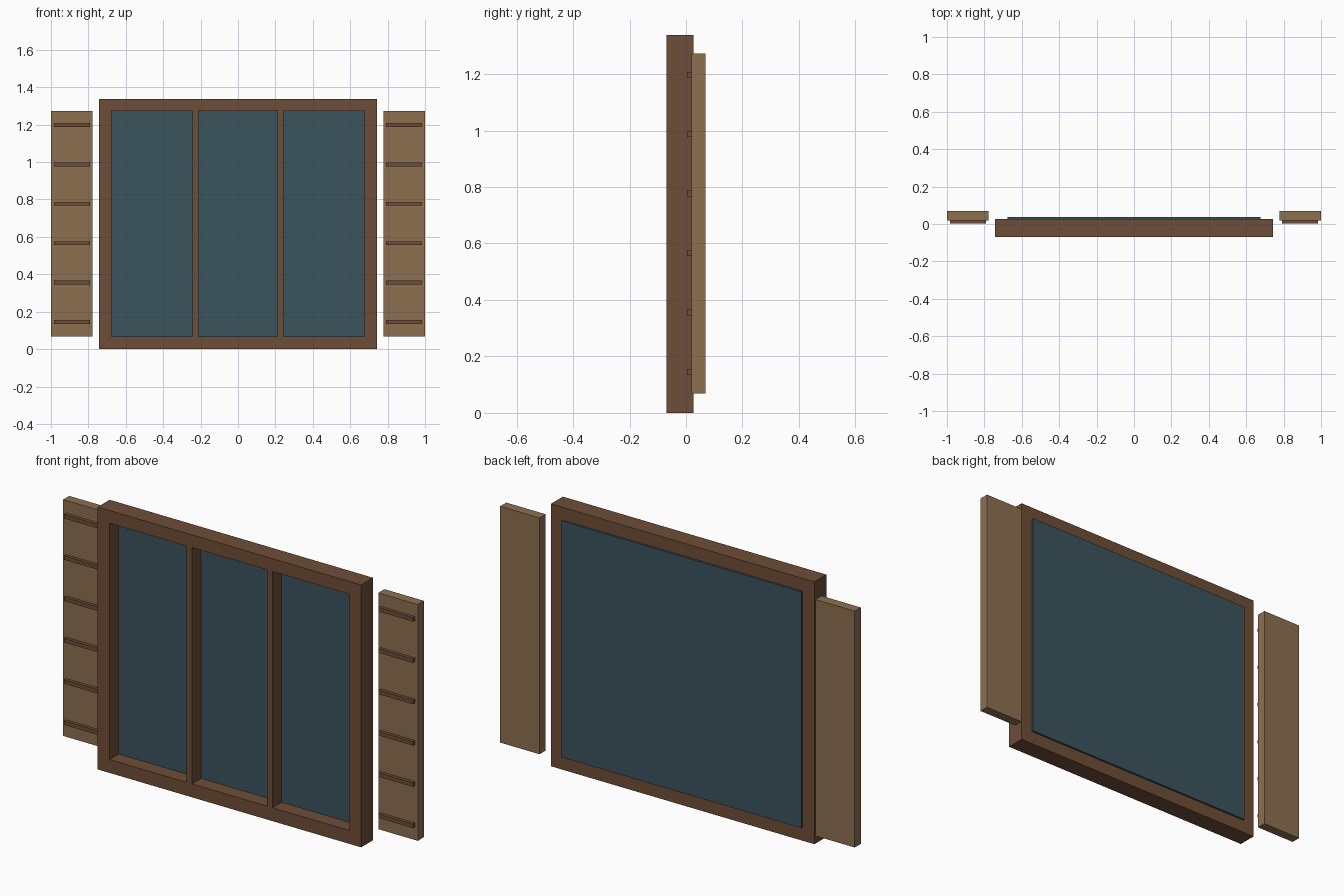
import bpy
import bmesh
from mathutils import Matrix, Vector

if "Cube" in bpy.data.objects:
    bpy.data.objects.remove(bpy.data.objects["Cube"])


def material(name, color):
    m = bpy.data.materials.new(name)
    m.diffuse_color = (*color, 1.0)
    m.use_nodes = True
    m.node_tree.nodes["Principled BSDF"].inputs["Base Color"].default_value = m.diffuse_color
    return m


frame_wood = material("dark_wood", (0.155, 0.075, 0.038))
shutter_wood = material("light_wood", (0.266, 0.162, 0.083))
pane_glass = material("glass", (0.043, 0.088, 0.107))


def build(name, boxes, mat):
    """One object from boxes given as (x0, x1, y0, y1, z0, z1)."""
    bm = bmesh.new()
    for x0, x1, y0, y1, z0, z1 in boxes:
        centre = Vector((x0 + x1, y0 + y1, z0 + z1)) / 2
        size = Matrix.Diagonal((x1 - x0, y1 - y0, z1 - z0, 1))
        bmesh.ops.create_cube(bm, size=1, matrix=Matrix.Translation(centre) @ size)
    mesh = bpy.data.meshes.new(name)
    bm.to_mesh(mesh)
    bm.free()
    mesh.materials.append(mat)
    obj = bpy.data.objects.new(name, mesh)
    bpy.context.collection.objects.link(obj)
    return obj


W, H = 0.743, 1.338            # frame half width and height
IN, Z0, Z1 = 0.677, 0.068, 1.273   # opening half width, bottom and top
F, B = -0.069, 0.027           # frame front and back

# Outer frame: rails between full-height stiles
build("frame_bottom_rail", [(-IN, IN, F, B, 0, Z0)], frame_wood)
build("frame_top_rail", [(-IN, IN, F, B, Z1, H)], frame_wood)
for side, s in (("left", -1), ("right", 1)):
    xs = sorted((s * IN, s * W))
    build(f"frame_{side}_stile", [(*xs, F, B, 0, H)], frame_wood)

    # Mullion dividing the panes
    c = s * 0.227
    build(f"{side}_mullion", [(c - 0.016, c + 0.016, F, B, Z0, Z1)], frame_wood)

    # Shutter board with six slats on its front
    xs = sorted((s * 0.778, s))
    build(f"{side}_shutter", [(*xs, 0.02, 0.069, Z0, Z1)], shutter_wood)
    c = s * 0.887
    slats = []
    for i in range(6):
        z = 0.145 + i * 0.2106
        slats.append((c - 0.097, c + 0.097, 0.003, 0.021, z - 0.01, z + 0.01))
    build(f"{side}_shutter_slats", slats, frame_wood)

# Glass slab, standing slightly proud of the back of the frame
build("glass_pane", [(-IN, IN, 0.005, 0.037, Z0, Z1)], pane_glass)
